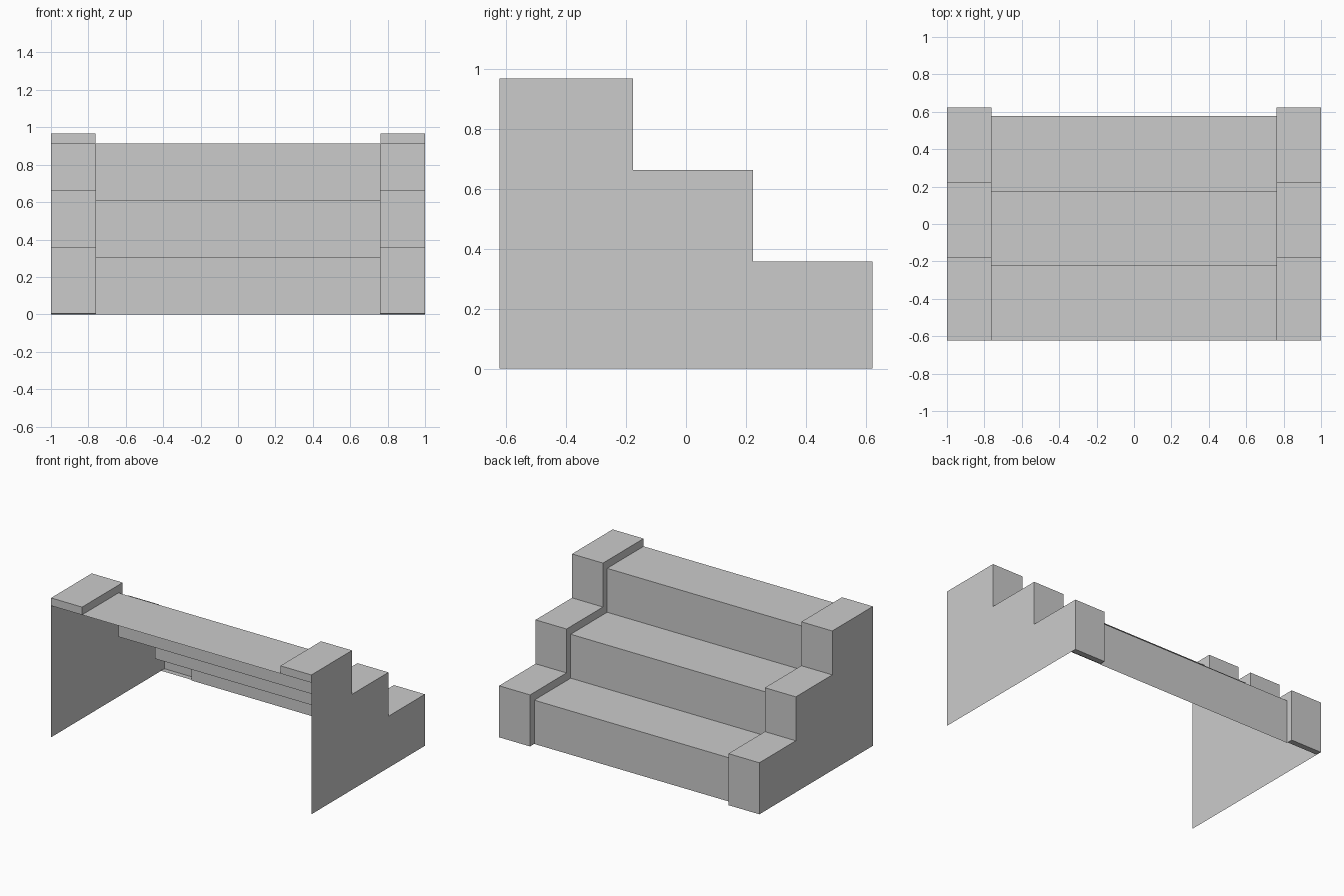
import bpy
import bmesh
from mathutils import Vector

cube = bpy.data.objects.get("Cube")
if cube:
    bpy.data.objects.remove(cube, do_unlink=True)

STEPS = 3
HALF_WIDTH, INNER = 1.0, 0.762
FRONT = -0.623
RISE, RUN = 0.305, 0.4

# Single stone colour
stone = bpy.data.materials.new("plain_grey")
stone.use_nodes = True
GREY = (0.6, 0.6, 0.6, 1.0)
stone.diffuse_color = GREY
stone.node_tree.nodes["Principled BSDF"].inputs["Base Color"].default_value = GREY


def stair_profile(top, first_edge):
    """Outline (y, z) running from the high front edge down to the ground."""
    points = [(FRONT, top)]
    for i in range(STEPS):
        y = first_edge + RUN * i
        last = i == STEPS - 1
        points += [(y, top - RISE * i), (y, 0.0 if last else top - RISE * (i + 1))]
    return points


def make_part(name, polygons, mirrored=False):
    """Build flat faces from (corner list, outward direction) pairs."""
    bm = bmesh.new()
    for corners, outward in polygons:
        face = bm.faces.new([bm.verts.new(c) for c in corners])
        face.normal_update()
        if face.normal.dot(Vector(outward)) < 0:
            face.normal_flip()
    bmesh.ops.remove_doubles(bm, verts=bm.verts[:], dist=0.0001)
    mesh = bpy.data.meshes.new(name)
    bm.to_mesh(mesh)
    bm.free()
    mesh.materials.append(stone)
    obj = bpy.data.objects.new(name, mesh)
    bpy.context.collection.objects.link(obj)
    if mirrored:
        obj.modifiers.new("Mirror", 'MIRROR').use_mirror_merge = False
    return obj


def strip(profile, x0, x1, outward):
    """Sweep a profile sideways into a row of quads."""
    return [([(x0, *a), (x1, *a), (x1, *b), (x0, *b)], outward)
            for a, b in zip(profile, profile[1:])]


tread_line = stair_profile(0.914, -0.223)
curb_line = stair_profile(0.968, -0.177)

# Central treads and risers
make_part("stair_treads", strip(tread_line, -INNER, INNER, (0, 1, 1)))

# Raised stepped curbs with their small closing lips
curb = strip(curb_line, INNER, HALF_WIDTH, (0, 1, 1))
curb += strip([tread_line[0], curb_line[0]], INNER, HALF_WIDTH, (0, -1, 0))
lip_end = (tread_line[-1][0], 0.005)
curb += strip([curb_line[-1], lip_end], INNER, HALF_WIDTH, (0, 0, -1))
make_part("side_curbs", curb, mirrored=True)

# Narrow inner walls joining the curbs to the treads
pairs = list(zip(tread_line, curb_line))
walls = [([(INNER, *a), (INNER, *b), (INNER, *d), (INNER, *c)], (-1, 0, 0))
         for (a, b), (c, d) in zip(pairs, pairs[1:])]
make_part("curb_inner_walls", walls, mirrored=True)

# Thin outer side panels reaching the ground
outline = curb_line + [(FRONT, 0.0)]
make_part("side_panels", [([(HALF_WIDTH, *p) for p in outline], (1, 0, 0))],
          mirrored=True)
